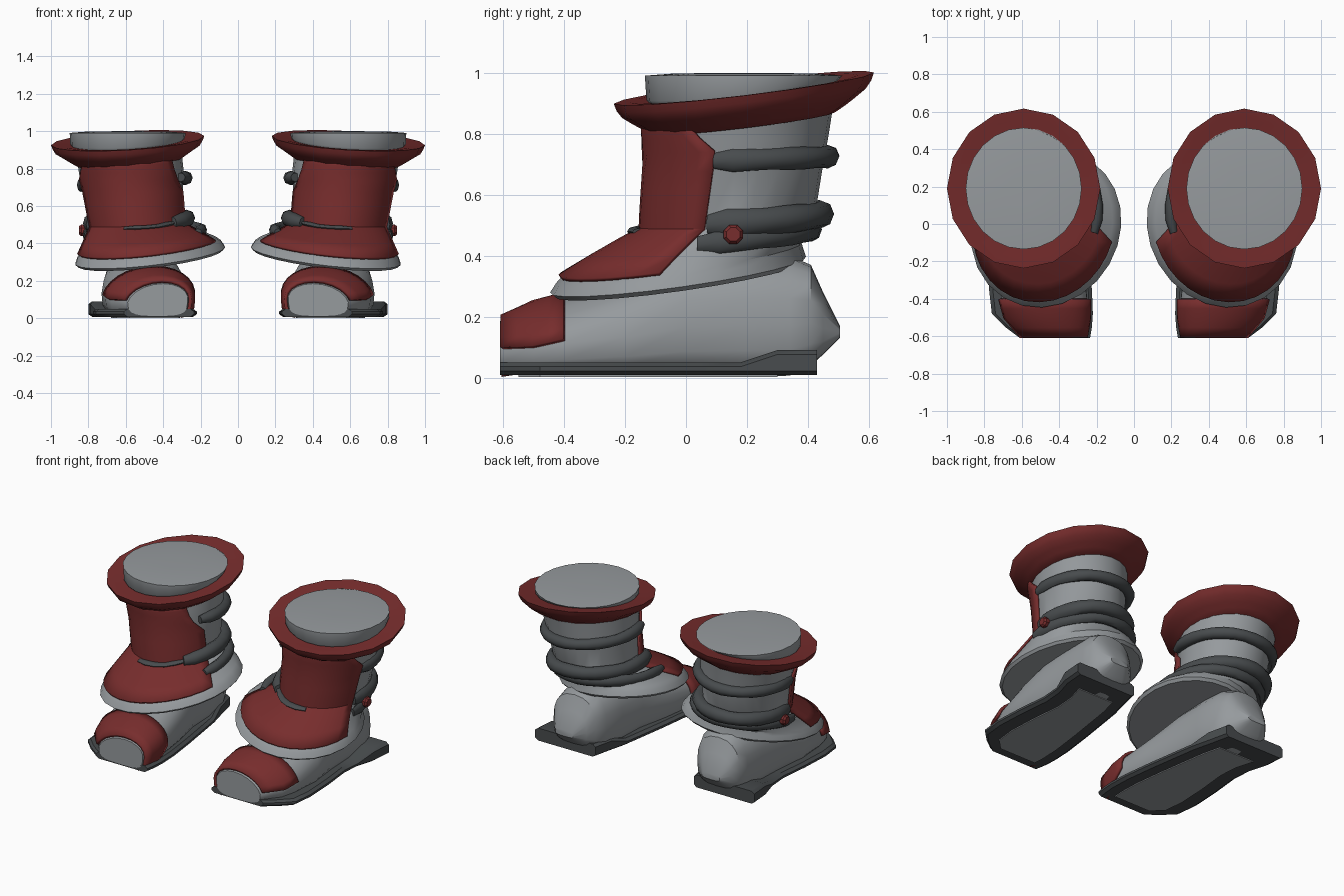
import bpy, bmesh, math
from math import sin, cos, radians, pi

if "Cube" in bpy.data.objects:
    bpy.data.objects.remove(bpy.data.objects["Cube"])


def material(name, rgb):
    m = bpy.data.materials.new(name)
    m.diffuse_color = (*rgb, 1)
    m.use_nodes = True
    m.node_tree.nodes["Principled BSDF"].inputs["Base Color"].default_value = m.diffuse_color
    return m


GREY = material("light_grey", (0.305, 0.325, 0.34))
RED = material("dark_red", (0.185, 0.026, 0.026))
DARK = material("charcoal", (0.064, 0.071, 0.075))


def loft(name, rings, mat, closed=True, caps=True, thick=0, angle=35):
    """Skin a list of rings, then mirror it to make the pair."""
    bm = bmesh.new()
    rows = [[bm.verts.new(p) for p in r] for r in rings]
    n = len(rows[0])
    for a, b in zip(rows, rows[1:]):
        for i in range(n if closed else n - 1):
            j = (i + 1) % n
            bm.faces.new((a[i], a[j], b[j], b[i]))
    if closed and caps:
        bm.faces.new(rows[0])
        bm.faces.new(rows[-1])
    bmesh.ops.recalc_face_normals(bm, faces=bm.faces)
    me = bpy.data.meshes.new(name)
    bm.to_mesh(me)
    bm.free()
    me.materials.append(mat)
    ob = bpy.data.objects.new(name, me)
    bpy.context.collection.objects.link(ob)
    bpy.ops.object.select_all(action='DESELECT')
    ob.select_set(True)
    bpy.context.view_layer.objects.active = ob
    bpy.ops.object.shade_smooth_by_angle(angle=radians(angle))
    if thick:
        s = ob.modifiers.new("thickness", 'SOLIDIFY')
        s.thickness, s.offset = thick, 0
    ob.modifiers.new("pair", 'MIRROR')
    return ob


# Boot shaft levels: z, cx, cy, rx, ry, slope in x, slope in y, skew, outer-front bulge
LEVELS = [
    (.325, .45, -.01, .385, .405, -.10, .13, -.10, .06),
    (.340, .45, -.01, .40, .42, -.10, .13, -.10, .06),
    (.370, .455, -.005, .385, .405, -.10, .13, -.10, .06),
    (.390, .465, .00, .365, .392, -.10, .13, -.09, .05),
    (.500, .54, .14, .25, .28, -.04, .04, 0, 0),
    (.680, .56, .16, .265, .288, 0, .02, 0, 0),
    (.780, .57, .17, .28, .298, -.02, .05, 0, 0),
    (.860, .58, .175, .28, .308, -.05, .10, 0, 0),
    (.930, .59, .19, .29, .31, -.06, .12, 0, 0),
]


def lerp_table(table, z):
    """Interpolate table rows by their first value."""
    z = min(max(z, table[0][0]), table[-1][0])
    for a, b in zip(table, table[1:]):
        if z <= b[0]:
            t = (z - a[0]) / (b[0] - a[0])
            return [p + (q - p) * t for p, q in zip(a, b)]


def shaft(z, deg, off=0.0, dz=0.0):
    """Point on the shaft surface, pushed outwards by off."""
    _, cx, cy, rx, ry, tx, ty, k, w = lerp_table(LEVELS, z)
    c, s = cos(radians(deg)), sin(radians(deg))
    f = 1 + w * cos(radians(deg + 40))
    dx, dy = (rx * f + off) * c + k * ry * s, (ry * f + off) * s
    return (cx + dx, cy + dy, z + tx * dx + ty * dy + dz)


# Shaft with its flared hem
loft("boot_shaft", [[shaft(l[0], a) for a in range(0, 360, 15)] for l in LEVELS], GREY)

# Red front panel: z, inner edge angle, outer edge angle
PANEL = [(.39, -166, -12), (.50, -168, -16), (.68, -162, -14),
         (.75, -147, -14), (.80, -142, -24), (.88, -139, -35)]
rows = []
for z in (.39, .43, .47, .50, .56, .62, .68, .75, .80, .84, .88):
    _, a0, a1 = lerp_table(PANEL, z)
    rows.append([shaft(z, a0 + (a1 - a0) * i / 14, .010) for i in range(15)])
loft("front_panel", rows, RED, closed=False, thick=.014)


# Dark straps wrapped round the shaft, flatter on the outer side
def strap(name, path, r_out, r_up, lift=.012):
    """path rows: angle, height"""
    a0, a1 = path[0][0], path[-1][0]
    n = int((a1 - a0) / 12)
    rings = []
    for i in range(n + 1):
        a = a0 + (a1 - a0) * i / n
        z = lerp_table(path, a)[1]
        f = .7 if i in (0, n) else 1
        g = .55 + .45 * min(max(a / 60, 0), 1)
        wob = 1 + .06 * sin(i * 1.7)
        rings.append([shaft(z, a, g * (lift + r_out * f * cos(t * pi / 4)),
                            r_up * f * wob * sin(t * pi / 4)) for t in range(8)])
    loft(name, rings, DARK, angle=50)


strap("upper_strap", [(-14, .715), (90, .715), (205, .755)], .038, .036)
strap("middle_strap", [(-14, .515), (90, .525), (190, .525), (225, .51)], .045, .044, .018)
strap("front_strap", [(222, .51), (250, .495), (285, .495)], .026, .014, .016)
strap("lower_strap", [(-9, .46), (60, .465), (120, .455), (200, .445)], .032, .036, .008)


# Tilted collar: radius x, radius y, height against the rim plane
def oval(rx, ry, dz, n, cx=.59, cy=.19, flat=None):
    out = []
    for i in range(n):
        x, y = rx * cos(2 * pi * i / n), ry * sin(2 * pi * i / n)
        z = .95 + dz - .06 * x + .12 * y if flat is None else flat
        out.append((cx + x, cy + y, z))
    return out


COLLAR = [(.28, .30, -.115), (.315, .335, -.095), (.345, .365, -.075), (.385, .40, -.05),
          (.400, .418, -.025), (.41, .427, 0), (.36, .375, -.002), (.30, .315, -.01)]
loft("collar", [oval(*c, 16) for c in COLLAR], RED)

# Grey filling inside the collar
loft("top_cap", [oval(.295, .305, -.02, 24), oval(.307, .32, 0, 24),
                 oval(.31, .325, 0, 24, flat=.991), oval(.22, .23, 0, 24, flat=.998),
                 oval(.08, .08, 0, 24, flat=1.0)], GREY, angle=60)

# Foot: y, inner x, outer x, bottom z, top z
FOOT = [(-.61, .27, .59, .012, .185), (-.50, .25, .68, .004, .235),
        (-.40, .25, .71, .004, .262), (-.20, .27, .73, .004, .31),
        (0, .31, .71, .004, .39), (.20, .32, .70, .004, .40),
        (.34, .34, .69, .006, .40), (.41, .37, .68, .04, .37),
        (.45, .41, .65, .075, .28), (.505, .47, .60, .13, .17)]


def foot(y, deg, off=0.0):
    """Point on the foot: rounded above, boxier below, toe peak leaning inwards."""
    _, x0, x1, z0, z1 = lerp_table(FOOT, y)
    c, s = cos(radians(deg)), sin(radians(deg))
    toe = min(max((-.15 - y) / .25, 0), 1)
    mid = z0 + (z1 - z0) * .42
    h = (z1 - mid) if s > 0 else (mid - z0)
    e = .8 + .2 * toe if s > 0 else .6
    x = (x0 + x1) / 2 + ((x1 - x0) / 2 + off) * math.copysign(abs(c) ** e, c)
    return (x - .03 * toe * max(s, 0), y, mid + (h + off) * math.copysign(abs(s) ** e, s))


loft("foot", [[foot(f[0], a) for a in range(0, 360, 18)] for f in FOOT], GREY)

# Red toe cap: y, first angle, last angle
rows = []
for y, a0, a1 in ((-.605, 6, 236), (-.55, 2, 222), (-.50, 0, 206), (-.45, 2, 190), (-.40, 4, 180)):
    rows.append([foot(y, a0 + (a1 - a0) * i / 14, .011) for i in range(15)])
loft("toe_cap", rows, RED, closed=False, thick=.018)

# Sole with raised heel: y, inner x, outer x
SOLE = [(-.61, .235, .61), (-.55, .225, .69), (-.48, .22, .76), (-.35, .225, .775),
        (-.15, .25, .765), (.05, .28, .745), (.18, .30, .755), (.30, .33, .79), (.43, .36, .80)]
rings = []
for y, x0, x1 in SOLE:
    top = .05 + .04 * min(max((y - .18) / .12, 0), 1)
    rings.append([(x0 + .02, y, .008), (x1 - .02, y, .008), (x1, y, .022), (x1, y, top - .014),
                  (x1 - .02, y, top), (x0 + .02, y, top), (x0, y, top - .014), (x0, y, .022)])
loft("sole", rings, DARK)

# Lighter patch under the sole
loft("sole_patch", [[(x0 + .09, y, z) for z in (.002, .009)] + [(x1 - .11, y, z) for z in (.009, .002)]
                    for y, x0, x1 in SOLE[1:-1]], GREY)

# Red stud on the outer side
PROF = [(.775, .024), (.80, .034), (.838, .034), (.85, .024)]
loft("stud", [[(x, .155 + r * cos(t * pi / 4 + pi / 8), .47 + r * sin(t * pi / 4 + pi / 8))
               for t in range(8)] for x, r in PROF], RED)
